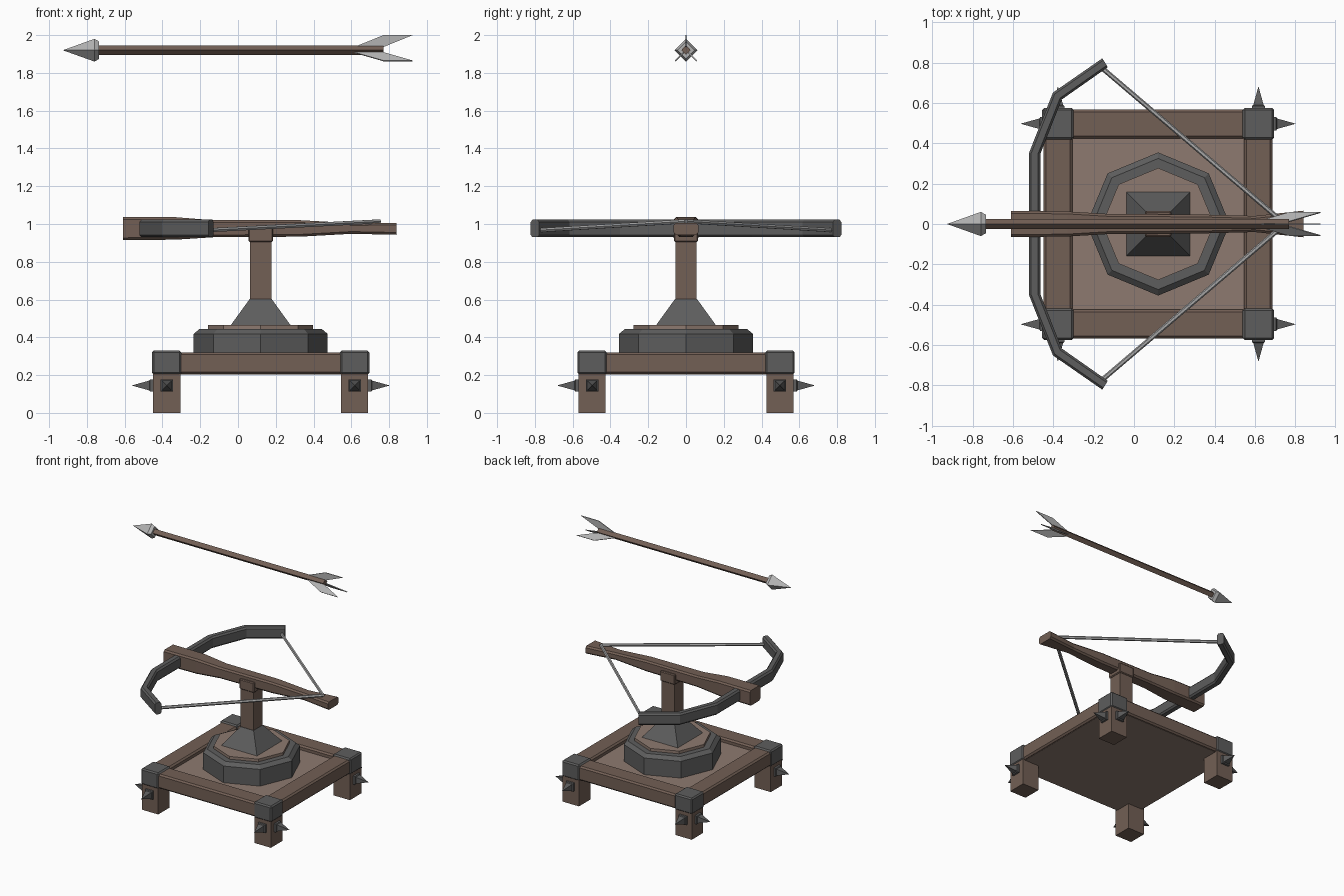
import bpy, bmesh, math
from mathutils import Vector, Matrix

if "Cube" in bpy.data.objects:
    bpy.data.objects.remove(bpy.data.objects["Cube"])

CX = 0.12  # centre of the stand


def mat(name, r, g, b):
    m = bpy.data.materials.new(name)
    m.diffuse_color = (r, g, b, 1)
    m.use_nodes = True
    m.node_tree.nodes["Principled BSDF"].inputs["Base Color"].default_value = m.diffuse_color
    return m


WOOD = mat("wood", 0.17, 0.115, 0.09)
PALE = mat("pale_wood", 0.27, 0.195, 0.16)
IRON = mat("iron", 0.11, 0.11, 0.11)
STEEL = mat("steel", 0.45, 0.45, 0.45)
CORD = mat("cord", 0.38, 0.38, 0.38)


def loft(name, rings, m, bevel=0):
    """Skin a list of equal-length point rings and cap both ends."""
    bm = bmesh.new()
    rows = [[bm.verts.new(p) for p in r] for r in rings]
    n = len(rows[0])
    for a, b in zip(rows, rows[1:]):
        for i in range(n):
            j = (i + 1) % n
            bm.faces.new((a[i], a[j], b[j], b[i]))
    bm.faces.new(rows[0][::-1])
    bm.faces.new(rows[-1])
    bmesh.ops.recalc_face_normals(bm, faces=bm.faces)
    me = bpy.data.meshes.new(name)
    bm.to_mesh(me)
    bm.free()
    me.materials.append(m)
    o = bpy.data.objects.new(name, me)
    bpy.context.collection.objects.link(o)
    if bevel:
        mod = o.modifiers.new("chamfer", "BEVEL")
        mod.width, mod.segments = bevel, 1
    return o


def box(name, x0, x1, y0, y1, z0, z1, m, bevel=0):
    return loft(name, [[(x0, y0, z), (x1, y0, z), (x1, y1, z), (x0, y1, z)]
                       for z in (z0, z1)], m, bevel)


def turned(name, profile, n, m, matrix=Matrix(), phase=0):
    """n-sided solid from (radius, height) pairs along local z."""
    rings = [[matrix @ Vector((r * math.cos(phase + math.tau * i / n),
                               r * math.sin(phase + math.tau * i / n), h))
              for i in range(n)] for r, h in profile]
    return loft(name, rings, m)


def along(p, d):
    return Matrix.Translation(p) @ Vector(d).to_track_quat('Z', 'Y').to_matrix().to_4x4()


R2 = math.sqrt(2)

# Legs, iron corner caps and spikes
for sx in (-1, 1):
    for sy in (-1, 1):
        lx, ly = CX + sx * 0.4975, sy * 0.4975
        box("leg", lx - .072, lx + .072, ly - .072, ly + .072, 0, .30, WOOD)
        box("corner_cap", lx - .078, lx + .078, ly - .078, ly + .078, .203, .33, IRON, .01)
        for d in ((sx, 0, 0), (0, sy, 0)):
            p = Vector((lx, ly, .145)) + Vector(d) * .07
            turned("leg_spike", [(.033 * R2, 0), (.033 * R2, .018), (.026 * R2, .022), (.001, .113)],
                   4, IRON, along(p, d), math.pi / 4)

# Platform: recessed floor and four beams
box("platform_floor", CX - .55, CX + .55, -.55, .55, .203, .285, PALE)
for s in (-1, 1):
    a, b = sorted((s * .425, s * .568))
    box("long_beam", CX - .46, CX + .46, a, b, .205, .32, WOOD, .012)
    box("cross_beam", CX + a, CX + b, -.46, .46, .205, .32, WOOD, .012)

# Octagonal turntable with wooden disc
T = Matrix.Translation((CX, 0, 0))
turned("turntable_ring", [(.355, .28), (.355, .418), (.325, .443), (.285, .443)], 8, IRON, T)
turned("turntable_disc", [(.278, .44), (.278, .465)], 8, PALE, T)

# Pedestal, post and bracket
turned("post_foot", [(.16 * R2, .462), (.058 * R2, .603)], 4, IRON, T, math.pi / 4)
box("post", CX - .057, CX + .057, -.056, .056, .59, .94, WOOD)
box("stock_bracket", CX - .065, CX + .065, -.064, .064, .905, .985, WOOD, .006)

# Stock: stations of x, half width, bottom, top
stock = [(-.61, .065, .915, 1.036), (-.33, .062, .917, 1.036), (-.13, .05, .93, 1.02),
         (.33, .047, .933, 1.02), (.6, .04, .948, 1.005), (.84, .066, .943, 1.006)]
rings = []
for x, w, b, t in stock:
    c = .012
    rings.append([(x, -w + c, b), (x, w - c, b), (x, w, b + c), (x, w, t - c),
                  (x, w - c, t), (x, -w + c, t), (x, -w, t - c), (x, -w, b + c)])
loft("stock", rings, WOOD)

# Bow: chamfered section swept along outer and inner edge points
half = [(-.522, -.464, .35, .35), (-.402, -.358, .652, .618), (-.157, -.13, .822, .778)]
stations = [(a, b, -c, -d) for a, b, c, d in half[::-1]] + half
section = [(0, .942), (.2, .93), (.8, .93), (1, .942), (1, 1.01), (.8, 1.023), (.2, 1.023), (0, 1.01)]
loft("bow", [[(xo + (xi - xo) * t, yo + (yi - yo) * t, z) for t, z in section]
             for xo, xi, yo, yi in stations], IRON)

# Bowstring
for s in (-1, 1):
    p, q = Vector((-.16, s * .775, .967)), Vector((.75, 0, 1.014))
    turned("bowstring", [(.012, 0), (.012, (q - p).length)], 6, CORD, along(p, q - p))

# Floating bolt: shaft, head and three fins
A = Matrix.Translation((0, 0, 1.92)) @ Matrix.Rotation(math.pi / 2, 4, 'Y')
turned("bolt_shaft", [(.025, -.75), (.025, .77)], 4, WOOD, A)
turned("bolt_head", [(.001, -.925), (.06, -.76), (.046, -.735)], 4, STEEL, A)
fin = [(.61, .015), (.77, .08), (.925, .08), (.765, .015)]
for ang in (0, 135, -135):
    F = Matrix.Translation((0, 0, 1.92)) @ Matrix.Rotation(math.radians(ang), 4, 'X')
    loft("bolt_fin", [[F @ Vector((x, y, z)) for x, z in fin] for y in (-.003, .003)], STEEL)
